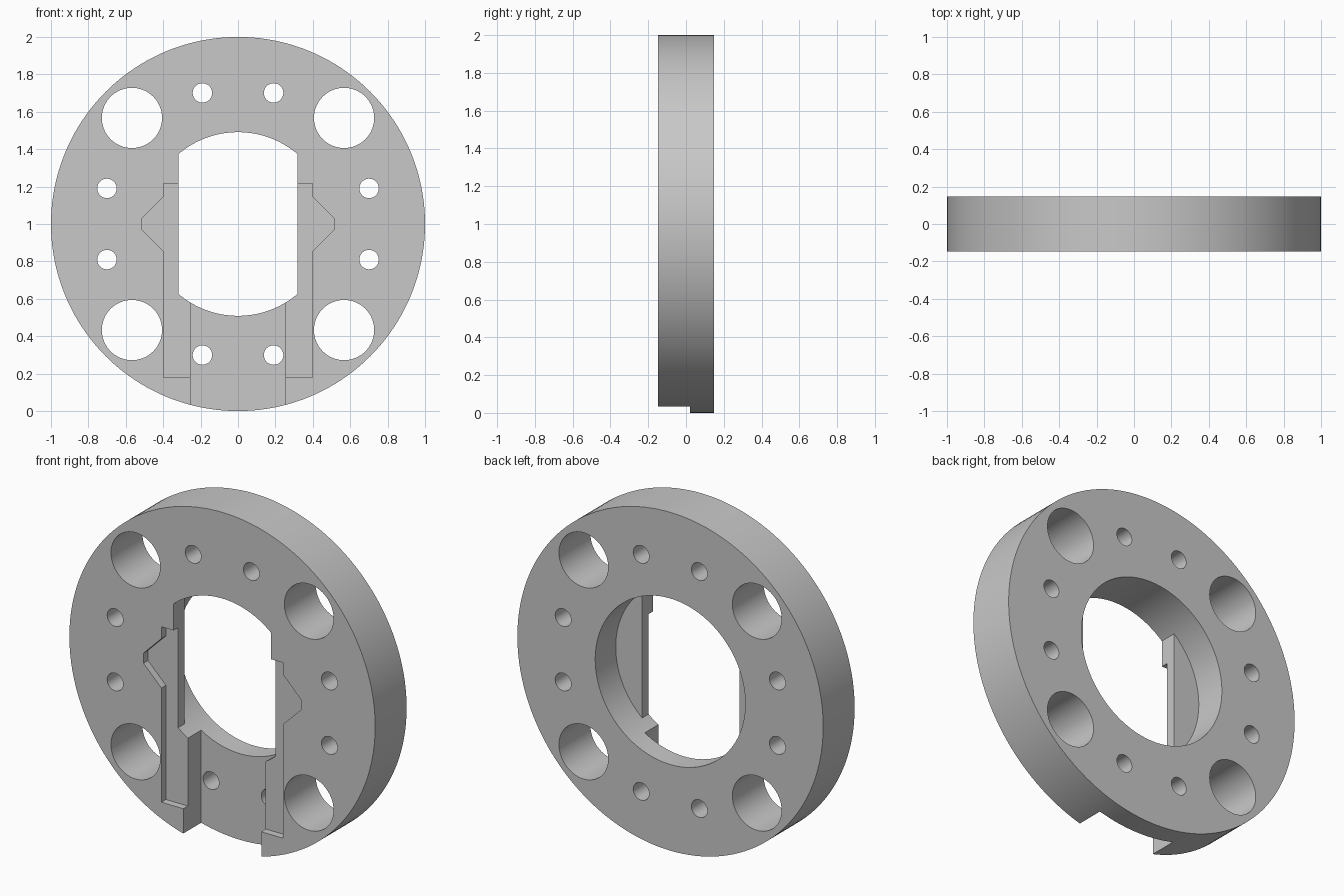
import bpy
import bmesh
import math

cube = bpy.data.objects.get("Cube")
if cube:
    bpy.data.objects.remove(cube, do_unlink=True)

HALF = 0.147      # half thickness of the disc
MID = 1.0         # height of the disc centre
OUT = 0.4         # how far cutters reach past the disc
LIP = -0.045      # back of the front lip
POCKET = -0.105   # floor of the side pockets
SLOT = 0.02       # floor of the lower slot

grey = bpy.data.materials.new("plain grey")
grey.use_nodes = True
colour = (0.58, 0.58, 0.58, 1)
grey.diffuse_color = colour
grey.node_tree.nodes["Principled BSDF"].inputs["Base Color"].default_value = colour


def prism(name, outline, y0=-OUT, y1=OUT):
    """Extrude an x/z outline (z measured from the centre) from y0 to y1."""
    bm = bmesh.new()
    front = [bm.verts.new((x, y0, z + MID)) for x, z in outline]
    back = [bm.verts.new((x, y1, z + MID)) for x, z in outline]
    bm.faces.new(front)
    bm.faces.new(reversed(back))
    for i in range(len(front)):
        bm.faces.new((front[i], front[i - 1], back[i - 1], back[i]))
    bmesh.ops.recalc_face_normals(bm, faces=bm.faces)
    mesh = bpy.data.meshes.new(name)
    bm.to_mesh(mesh)
    bm.free()
    mesh.materials.append(grey)
    obj = bpy.data.objects.new(name, mesh)
    bpy.context.collection.objects.link(obj)
    return obj


def circle(radius, sides, cx=0, cz=0):
    steps = [math.tau * i / sides for i in range(sides)]
    return [(cx + radius * math.cos(a), cz + radius * math.sin(a)) for a in steps]


def mirrored(right_side):
    return right_side + [(-x, z) for x, z in reversed(right_side)]


def cut(target, cutter):
    """Subtract the cutter from the target and remove the cutter."""
    cutter.hide_render = True
    mod = target.modifiers.new(cutter.name, "BOOLEAN")
    mod.operation = "DIFFERENCE"
    mod.solver = "EXACT"
    mod.object = cutter
    bpy.context.view_layer.objects.active = target
    bpy.ops.object.modifier_apply(modifier=mod.name)
    bpy.data.objects.remove(cutter, do_unlink=True)


disc = prism("ring_plate", circle(1, 160), -HALF, HALF)

# Central opening: a round bore whose cutter is trimmed flat at the front lip
bore = prism("bore_cutter", circle(0.491, 128))
for side in (-1, 1):
    inner, outer = side * 0.318, side * 0.7
    cut(bore, prism("lip_trim", [(inner, -0.7), (outer, -0.7), (outer, 0.7), (inner, 0.7)],
                    -2 * OUT, LIP))
cut(disc, bore)

# Shallow side pockets with pointed notches, and the deeper lower slot
cut(disc, prism("side_pockets", mirrored([
    (0.398, -0.82), (0.398, -0.145), (0.515, -0.03),
    (0.515, 0.03), (0.398, 0.147), (0.398, 0.217)]), -OUT, POCKET))
cut(disc, prism("lower_slot", mirrored([(0.255, -1.2), (0.255, -0.3)]), -OUT, SLOT))

# Four large holes and four pairs of small bolt holes
for quarter in range(4):
    base = quarter * math.pi / 2
    a = base + math.pi / 4
    cut(disc, prism("large_hole", circle(0.161, 64, 0.802 * math.cos(a), 0.802 * math.sin(a))))
    for side in (-1, 1):
        a = base + side * math.radians(15.2)
        cut(disc, prism("bolt_hole", circle(0.052, 40, 0.726 * math.cos(a), 0.726 * math.sin(a))))

disc.select_set(True)
bpy.context.view_layer.objects.active = disc
bpy.ops.object.shade_smooth_by_angle(angle=math.radians(30))
